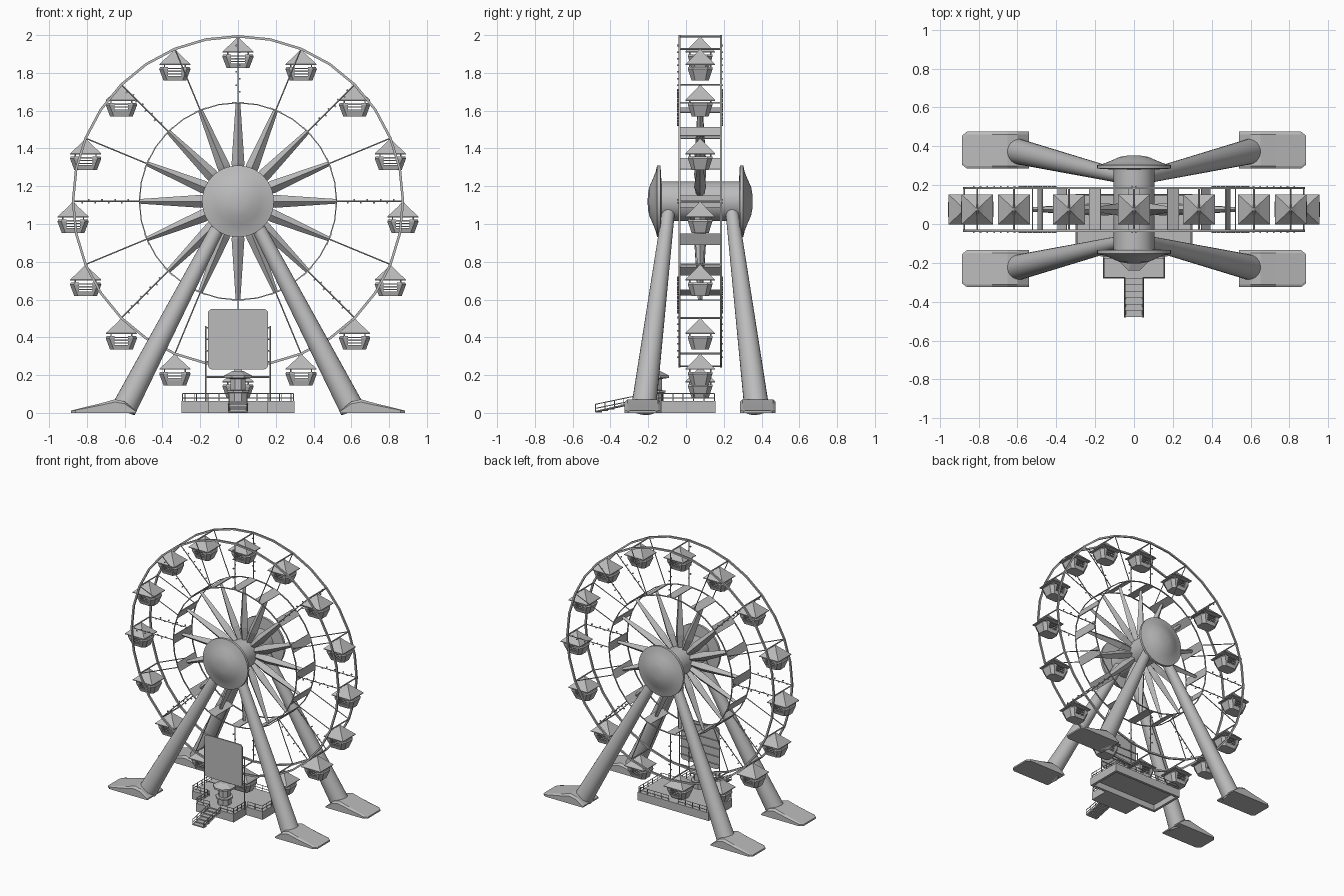
import bpy, bmesh, math
from mathutils import Vector, Matrix

if "Cube" in bpy.data.objects:
    bpy.data.objects.remove(bpy.data.objects["Cube"])

grey = bpy.data.materials.new("plain_grey")
grey.use_nodes = True
grey.diffuse_color = (0.5, 0.5, 0.5, 1)
grey.node_tree.nodes["Principled BSDF"].inputs["Base Color"].default_value = (0.5, 0.5, 0.5, 1)

HUB = Vector((0, 0.075, 1.12))
RIM, INNER, SIDE, COUNT = 0.88, 0.525, 0.11, 16


def finish(name, bm, smooth=False):
    bmesh.ops.recalc_face_normals(bm, faces=bm.faces)
    mesh = bpy.data.meshes.new(name)
    bm.to_mesh(mesh)
    bm.free()
    mesh.materials.append(grey)
    ob = bpy.data.objects.new(name, mesh)
    bpy.context.collection.objects.link(ob)
    if smooth:
        bpy.ops.object.select_all(action='DESELECT')
        ob.select_set(True)
        bpy.context.view_layer.objects.active = ob
        bpy.ops.object.shade_smooth_by_angle(angle=math.radians(35))
    return ob


def box(bm, lo, hi, turn=Matrix()):
    lo, hi = Vector(lo), Vector(hi)
    m = turn @ Matrix.Translation((lo + hi) / 2) @ Matrix.Diagonal((*(hi - lo), 1))
    bmesh.ops.create_cube(bm, size=1, matrix=m)


def rod(bm, a, b, r1, r2=None, sides=6):
    a, b = Vector(a), Vector(b)
    m = Matrix.Translation((a + b) / 2) @ (b - a).to_track_quat('Z', 'Y').to_matrix().to_4x4()
    bmesh.ops.create_cone(bm, cap_ends=True, segments=sides, radius1=r1,
                          radius2=r1 if r2 is None else r2, depth=(b - a).length, matrix=m)


def loft(bm, rings, cap=True):
    loops = [[bm.verts.new(p) for p in ring] for ring in rings]
    for low, high in zip(loops, loops[1:]):
        for i in range(len(low)):
            j = (i + 1) % len(low)
            bm.faces.new((low[i], low[j], high[j], high[i]))
    if cap:
        bm.faces.new(loops[0])
        bm.faces.new(loops[-1])


def rect(x, y, z):
    return [(-x, -y, z), (x, -y, z), (x, y, z), (-x, y, z)]


def spin(angle):
    return Matrix.Translation(HUB) @ Matrix.Rotation(angle, 4, 'Y')


def ring(name, radius, y, thick, depth):
    # square-section hoop, one rib every eleven degrees
    bm = bmesh.new()
    section = [(radius, y - depth), (radius, y + depth),
               (radius - thick, y + depth), (radius - thick, y - depth)]
    hoops = [[spin(math.tau * i / 32) @ Vector((0, d, r)) for r, d in section] for i in range(33)]
    loft(bm, hoops, cap=False)
    bmesh.ops.remove_doubles(bm, verts=bm.verts, dist=0.0001)
    finish(name, bm)


for label, y in (("front", -SIDE), ("back", SIDE)):
    ring(label + "_outer_rim", RIM, y, 0.013, 0.006)
    ring(label + "_inner_ring", INNER, y, 0.006, 0.004)

# Spokes, cross bars, petals, plates and bulbs around the hub
spokes, petals, plates, bulbs = (bmesh.new() for _ in range(4))
for k in range(COUNT):
    turn = spin(math.tau * k / COUNT)
    rod(spokes, turn @ Vector((0, -SIDE, RIM - 0.007)), turn @ Vector((0, SIDE, RIM - 0.007)), 0.005)
    for y in (-SIDE, SIDE):
        rod(spokes, turn @ Vector((0, y, INNER)), turn @ Vector((0, y, RIM - 0.007)), 0.0035)
        if k % 2 == 0:
            for n in range(8):
                p = Vector(((-1) ** n * 0.008, y * 1.07, 0.58 + n * 0.035))
                box(bulbs, p - Vector((0.004,) * 3), p + Vector((0.004,) * 3), turn)
    box(plates, (-0.032, -SIDE, INNER - 0.006), (0.032, SIDE, INNER), turn)
    diamond = [(0.02, 0.02, 0.09), (0.034, 0.032, 0.2), (0.012, 0.012, INNER)]
    loft(petals, [[turn @ Vector(p) for p in ((-w, 0, r), (0, -d, r), (w, 0, r), (0, d, r))]
                  for w, d, r in diamond])
finish("thin_spokes", spokes)
finish("hub_petals", petals)
finish("ring_plates", plates)
finish("bulbs", bulbs)

# Hub axle with a domed disc at each end
profile = [(0.105, 0), (0.105, 0.205), (0.19, 0.21), (0.19, 0.228), (0.155, 0.236),
           (0.12, 0.25), (0.075, 0.27), (0.035, 0.277), (0.002, 0.278)]
for label, s in (("front", -1), ("back", 1)):
    bm = bmesh.new()
    loft(bm, [[HUB + Vector((r * math.cos(a), s * d, r * math.sin(a)))
               for a in (math.tau * i / 40 for i in range(40))] for r, d in profile])
    finish(label + "_hub", bm, True)

# Four legs, each on a sloping foot
for fb, s in (("front", -1), ("back", 1)):
    for lr, t in (("left", 1), ("right", -1)):
        bm = bmesh.new()
        rod(bm, (t * 0.605, HUB.y + s * 0.3, 0.02), (t * 0.05, HUB.y + s * 0.165, 1.09),
            0.066, 0.033, 24)
        finish(f"{fb}_{lr}_leg", bm, True)
        bm = bmesh.new()
        stations = [(0.54, 0.095, 0.01), (0.6, 0.095, 0.06), (0.65, 0.095, 0.072),
                    (0.73, 0.095, 0.05), (0.86, 0.095, 0.018), (0.885, 0.075, 0.012)]
        cy = HUB.y + s * 0.305
        loft(bm, [[(t * x, cy - w, 0), (t * x, cy + w, 0), (t * x, cy + w, h * 0.8),
                   (t * x, cy + w * 0.85, h), (t * x, cy - w * 0.85, h), (t * x, cy - w, h * 0.8)]
                  for x, w, h in stations])
        finish(f"{fb}_{lr}_foot", bm)


# Gondola: hipped roof over a tapered tub with an open doorway
def half_tub(s, x, y, z):
    return [(s * 0.036, -y, z), (s * (x - 0.02), -y, z), (s * x, -y * 0.6, z),
            (s * x, y * 0.6, z), (s * (x - 0.02), y, z), (s * 0.036, y, z)]


bm = bmesh.new()
loft(bm, [rect(0.082, 0.078, -0.085), rect(0.082, 0.078, -0.08), rect(0.03, 0.03, -0.032),
          rect(0.014, 0.014, -0.015), rect(0.003, 0.003, -0.002)])
for s in (-1, 1):
    loft(bm, [half_tub(s, 0.06, 0.045, -0.168), half_tub(s, 0.083, 0.065, -0.107),
              half_tub(s, 0.078, 0.065, -0.096)])
    for y in (-0.055, 0.055):
        rod(bm, (s * 0.055, y, -0.1), (s * 0.055, y, -0.08), 0.004)
    for z in (-0.103, -0.118, -0.133):
        y = 0.062 + (z + 0.103) * 0.3
        box(bm, (-0.04, s * y - 0.003, z - 0.003), (0.04, s * y + 0.003, z + 0.003))
loft(bm, [rect(0.038, 0.045, -0.168), rect(0.038, 0.053, -0.142)])
first = finish("gondola", bm)
for k in range(COUNT):
    ob = first if k == 0 else first.copy()
    if k:
        bpy.context.collection.objects.link(ob)
    ob.name = f"gondola_{k + 1}"
    a = math.tau * k / COUNT
    ob.location = HUB + Vector((math.sin(a), 0, math.cos(a))) * (RIM - 0.007)

# Boarding platform, hollow below, with a front landing and stairs
bm = bmesh.new()
box(bm, (-0.3, -0.13, 0.045), (0.3, 0.155, 0.062))
for s in (-1, 1):
    box(bm, (s * 0.29 - 0.01, -0.13, 0), (s * 0.29 + 0.01, 0.155, 0.045))
for y in (-0.13, 0.135):
    box(bm, (-0.28, y, 0), (0.28, y + 0.02, 0.045))
box(bm, (-0.16, -0.28, 0), (0.16, -0.13, 0.062))
finish("platform", bm)

bm = bmesh.new()
for n in range(6):
    y, z = -0.28 - n * 0.033, 0.054 - n * 0.009
    box(bm, (-0.046, y - 0.034, z - 0.008), (0.046, y, z))
for s in (-1, 1):
    rod(bm, (s * 0.047, -0.28, 0.05), (s * 0.047, -0.48, 0.006), 0.005, sides=4)
finish("stairs", bm)

# Railings
bm = bmesh.new()


def fence(points):
    for a, b in zip(points, points[1:]):
        a, b = Vector(a), Vector(b)
        for h in (0.02, 0.042):
            rod(bm, a + Vector((0, 0, h)), b + Vector((0, 0, h)), 0.0025)
        posts = max(1, round((b - a).length / 0.055))
        for i in range(posts + 1):
            p = a.lerp(b, i / posts)
            rod(bm, p, p + Vector((0, 0, 0.042)), 0.0025)


for s in (-1, 1):
    fence([(s * 0.17, -0.125, 0.06), (s * 0.293, -0.125, 0.06), (s * 0.293, 0.15, 0.06)])
    fence([(s * 0.047, -0.275, 0.06), (s * 0.155, -0.275, 0.06), (s * 0.155, -0.13, 0.06)])
    fence([(s * 0.047, -0.28, 0.045), (s * 0.047, -0.478, 0.004)])
    fence([(s * 0.04, 0.15, 0.06), (s * 0.28, 0.15, 0.06)])
finish("railings", bm)

# Eight-sided ticket booth
bm = bmesh.new()
tiers = [(0.05, 0.06), (0.05, 0.105), (0.062, 0.108), (0.062, 0.118), (0.042, 0.12), (0.042, 0.18),
         (0.08, 0.185), (0.08, 0.198), (0.03, 0.222)]
loft(bm, [[(r * math.cos(a), -0.165 + r * math.sin(a), z)
           for a in (math.tau * (i + 0.5) / 8 for i in range(8))] for r, z in tiers])
finish("ticket_booth", bm)

# Rounded sign board on a post frame
bm = bmesh.new()
outline = []
for cx, cz, start in ((1, 1, 0), (-1, 1, 90), (-1, -1, 180), (1, -1, 270)):
    for i in range(5):
        a = math.radians(start + i * 22.5)
        outline.append((cx * 0.135 + 0.025 * math.cos(a), 0.39 + cz * 0.135 + 0.025 * math.sin(a)))
loft(bm, [[(x, y, z) for x, z in outline] for y in (-0.178, -0.168)])
finish("sign_board", bm)
bm = bmesh.new()
for s in (-1, 1):
    rod(bm, (s * 0.17, -0.163, 0.06), (s * 0.17, -0.163, 0.46), 0.004)
for z in (0.19, 0.27, 0.33, 0.39, 0.45):
    rod(bm, (-0.172, -0.163, z), (0.172, -0.163, z), 0.004)
finish("sign_frame", bm)
